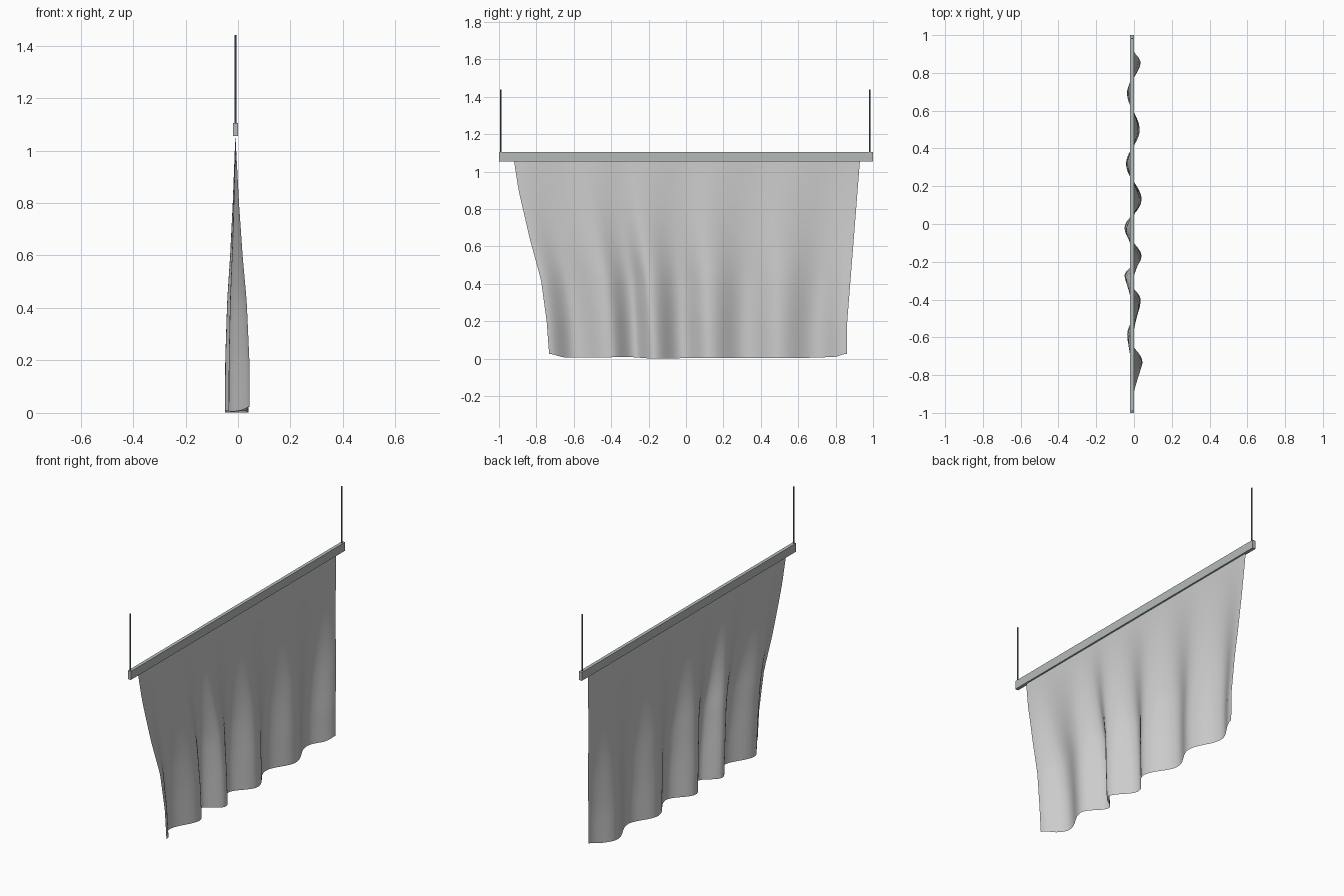
import bpy, math

if "Cube" in bpy.data.objects:
    bpy.data.objects.remove(bpy.data.objects["Cube"])

X0 = -0.01  # plane of the rail


def material(name, color):
    m = bpy.data.materials.new(name)
    m.diffuse_color = (*color, 1)
    m.use_nodes = True
    m.node_tree.nodes["Principled BSDF"].inputs["Base Color"].default_value = m.diffuse_color
    return m


def interp(points, t, smooth=False):
    if t <= points[0][0]:
        return points[0][1]
    for (a, va), (b, vb) in zip(points, points[1:]):
        if t <= b:
            f = (t - a) / (b - a)
            if smooth:
                f = (1 - math.cos(math.pi * f)) / 2
            return va + (vb - va) * f
    return points[-1][1]


# Rail
bpy.ops.mesh.primitive_cube_add(size=1, location=(X0, 0, 1.08))
rail = bpy.context.object
rail.name = "rail"
rail.scale = (0.02, 2.0, 0.05)
rail.data.materials.append(material("rail_grey", (0.46, 0.50, 0.48)))

# Hanging rods
dark = material("rod_dark", (0.15, 0.17, 0.17))
for name, y in (("left_rod", -0.99), ("right_rod", 0.982)):
    bpy.ops.mesh.primitive_cylinder_add(vertices=8, radius=0.004, depth=0.34,
                                        location=(X0, y, 1.27))
    rod = bpy.context.object
    rod.name = name
    rod.data.materials.append(dark)
    bpy.ops.object.shade_smooth_by_angle()

# Cloth outline, fold strength by height, and fold profile at the hem
left = [(0, -0.73), (0.2, -0.745), (0.42, -0.775), (0.64, -0.835), (0.9, -0.895), (1.06, -0.92)]
right = [(0, 0.86), (0.2, 0.862), (0.64, 0.897), (1.06, 0.93)]
strength = [(0, 1.0), (0.2, 0.97), (0.43, 0.78), (0.6, 0.5), (0.8, 0.25), (1.06, 0)]
folds = [(-0.73, 0.055), (-0.59, -0.026), (-0.41, 0.045), (-0.275, -0.04), (-0.17, 0.05),
         (-0.01, -0.04), (0.14, 0.05), (0.32, -0.032), (0.49, 0.04), (0.69, -0.027), (0.86, 0.045)]
hem = [(-0.73, 0.025), (-0.64, 0.006), (-0.3, 0.008), (-0.2, 0.002), (0.6, 0.004),
       (0.78, 0.008), (0.86, 0.025)]

# Draped cloth, a single sheet
NU, NV = 110, 24
verts, faces = [], []
for j in range(NV + 1):
    for i in range(NU + 1):
        u = i / NU
        s = -0.73 + 1.59 * u
        bottom = interp(hem, s, True)
        z = bottom + (1.058 - bottom) * j / NV
        a, b = interp(left, z), interp(right, z)
        k = interp(strength, z)
        lean = 0.012 * k * math.sin(3 * math.pi * u) * math.sin(math.pi * u)
        verts.append((X0 + interp(folds, s, True) * k, a + (b - a) * u + lean, z))
for j in range(NV):
    for i in range(NU):
        n = j * (NU + 1) + i
        faces.append((n, n + 1, n + NU + 2, n + NU + 1))
mesh = bpy.data.meshes.new("cloth")
mesh.from_pydata(verts, [], faces)
cloth = bpy.data.objects.new("cloth", mesh)
bpy.context.collection.objects.link(cloth)
for p in mesh.polygons:
    p.use_smooth = True
